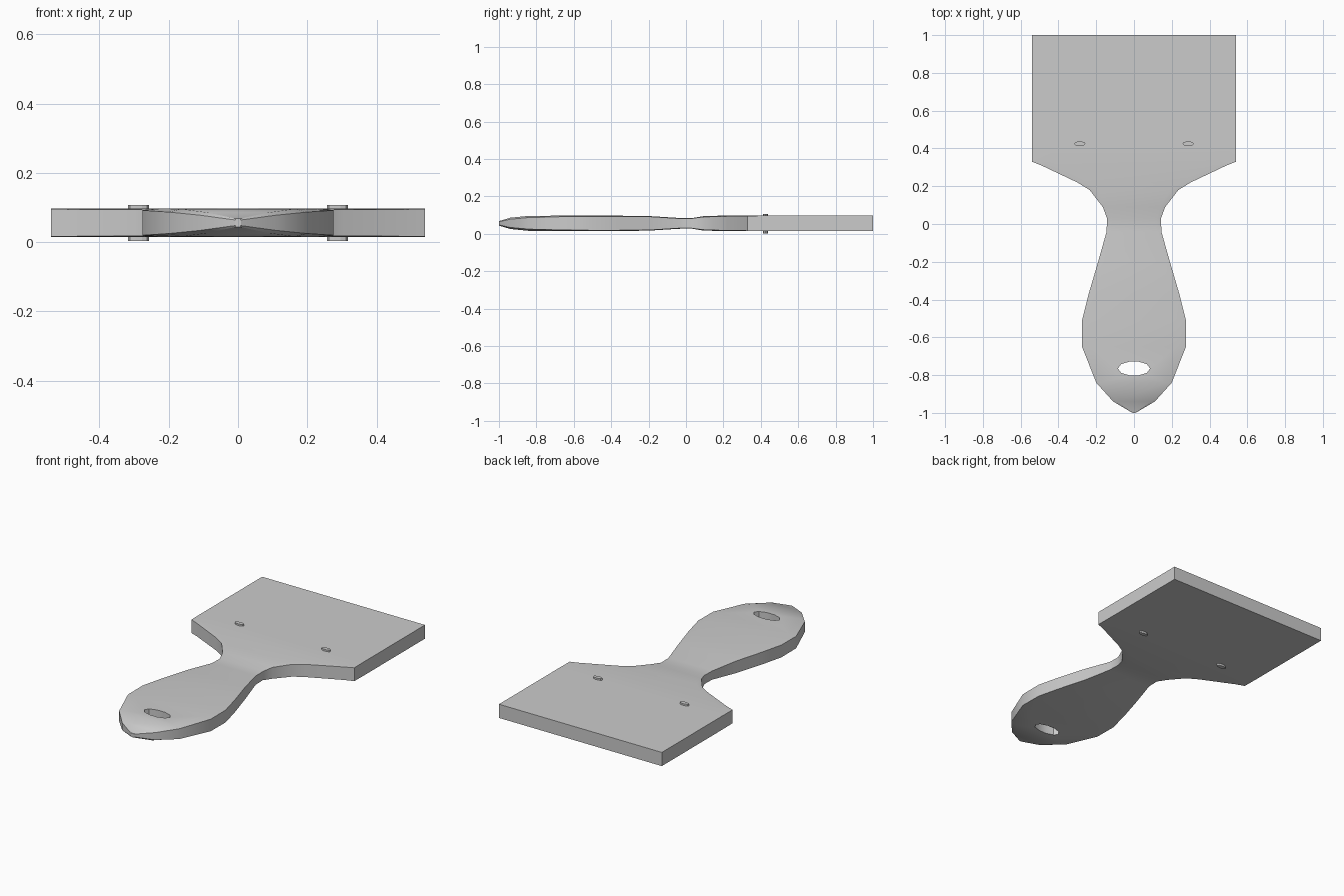
import bpy
import bmesh
import math

old = bpy.data.objects.get("Cube")
if old:
    bpy.data.objects.remove(old, do_unlink=True)

grey = bpy.data.materials.new("plain_grey")
grey.use_nodes = True
colour = (0.6, 0.6, 0.6, 1)
grey.diffuse_color = colour
grey.node_tree.nodes["Principled BSDF"].inputs["Base Color"].default_value = colour

MID = 0.056


def make_object(name, bm):
    bmesh.ops.recalc_face_normals(bm, faces=bm.faces)
    mesh = bpy.data.meshes.new(name)
    bm.to_mesh(mesh)
    bm.free()
    mesh.materials.append(grey)
    obj = bpy.data.objects.new(name, mesh)
    bpy.context.collection.objects.link(obj)
    return obj


def oval_prism(name, x, y, rx, ry, z0, z1, sides):
    bm = bmesh.new()
    ring = [bm.verts.new((x + rx * math.cos(math.tau * i / sides),
                          y + ry * math.sin(math.tau * i / sides), z0))
            for i in range(sides)]
    base = bm.faces.new(ring)
    out = bmesh.ops.extrude_face_region(bm, geom=[base])
    for v in out["geom"]:
        if isinstance(v, bmesh.types.BMVert):
            v.co.z = z1
    return make_object(name, bm)


# Handle and head: stations of y, half width, half thickness at middle and at edge
STATIONS = [
    (-1.0, 0.008, 0.012, 0.008), (-0.94, 0.11, 0.030, 0.022),
    (-0.84, 0.20, 0.040, 0.031), (-0.65, 0.275, 0.041, 0.036),
    (-0.51, 0.275, 0.041, 0.037), (-0.37, 0.24, 0.041, 0.037),
    (-0.2, 0.19, 0.039, 0.036), (-0.04, 0.145, 0.029, 0.026),
    (0.03, 0.143, 0.028, 0.026), (0.09, 0.165, 0.038, 0.034),
    (0.18, 0.235, 0.041, 0.037), (0.22, 0.30, 0.041, 0.038),
    (0.31, 0.49, 0.041, 0.039), (0.33, 0.54, 0.041, 0.040),
    (0.42, 0.54, 0.041, 0.041), (1.0, 0.54, 0.041, 0.041),
]

bm = bmesh.new()
rings = []
for y, width, mid, edge in STATIONS:
    upper = [(-1, edge), (-0.82, mid), (0.82, mid), (1, edge)]
    section = upper + [(x, -h) for x, h in reversed(upper)]
    rings.append([bm.verts.new((x * width, y, MID + h)) for x, h in section])
for a, b in zip(rings, rings[1:]):
    for i in range(len(a)):
        j = (i + 1) % len(a)
        bm.faces.new((a[i], a[j], b[j], b[i]))
bm.faces.new(rings[0])
bm.faces.new(rings[-1])
body = make_object("handle_and_head", bm)

# Hanging hole
cutter = oval_prism("hole_cutter", 0, -0.765, 0.085, 0.038, -0.2, 0.3, 10)
cutter.hide_render = True
cut = body.modifiers.new("hanging_hole", "BOOLEAN")
cut.operation = "DIFFERENCE"
cut.solver = "EXACT"
cut.object = cutter
bpy.context.view_layer.objects.active = body
bpy.ops.object.modifier_apply(modifier=cut.name)
bpy.data.objects.remove(cutter, do_unlink=True)

bpy.ops.object.select_all(action="DESELECT")
body.select_set(True)
bpy.ops.object.shade_smooth_by_angle(angle=math.radians(30))

# Oval pins through the head
for side, x in (("left", 0.287), ("right", -0.287)):
    oval_prism(side + "_pin", x, 0.425, 0.03, 0.013, 0.003, 0.107, 10)
